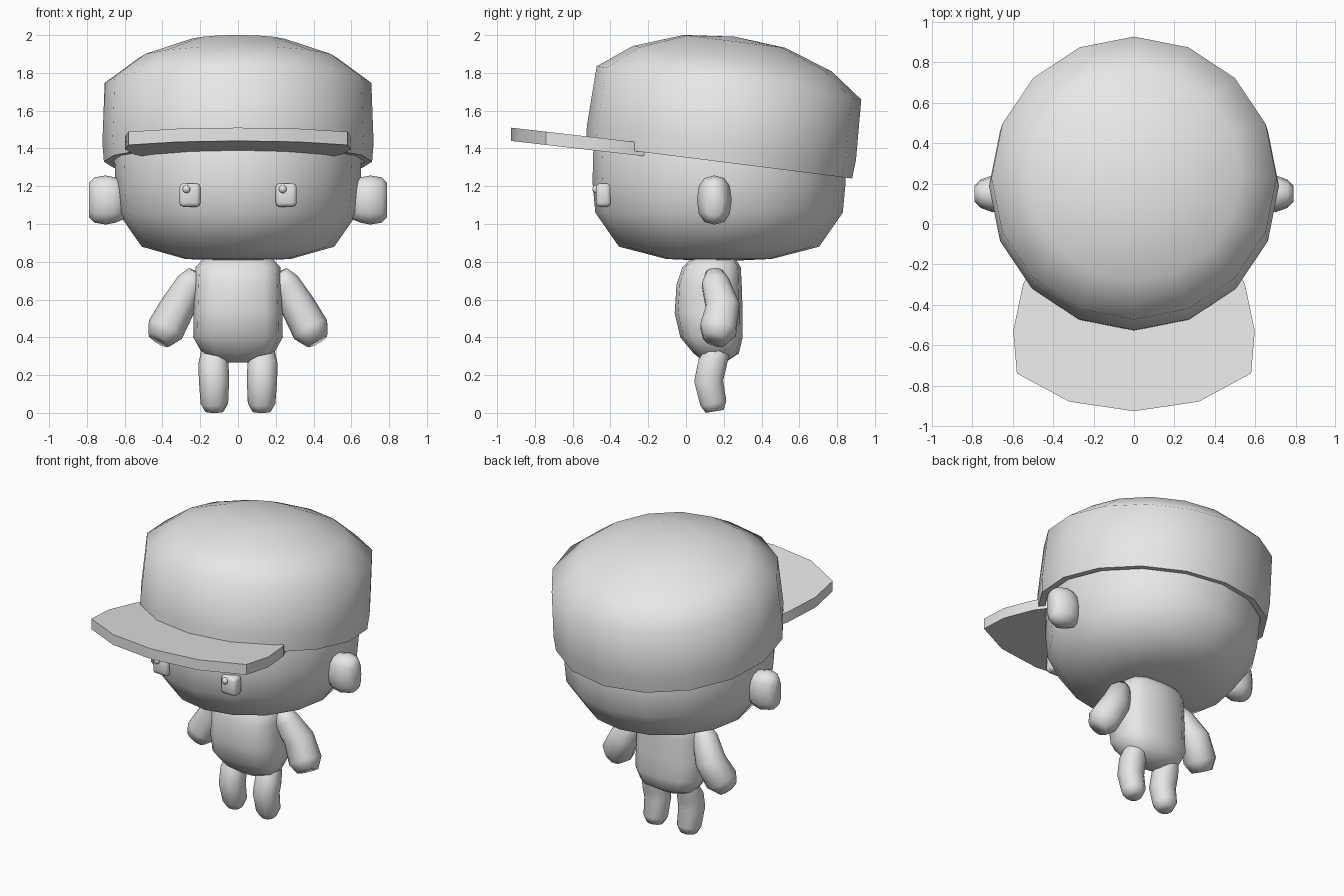
import bpy
import bmesh
from math import cos, sin, tau, radians, copysign
from mathutils import Vector

if "Cube" in bpy.data.objects:
    bpy.data.objects.remove(bpy.data.objects["Cube"], do_unlink=True)

grey = bpy.data.materials.new("light_grey")
grey.use_nodes = True
grey.diffuse_color = (0.8, 0.8, 0.8, 1)
grey.node_tree.nodes["Principled BSDF"].inputs["Base Color"].default_value = (0.8, 0.8, 0.8, 1)


def finish(name, bm, angle=60):
    """Turn a bmesh into a named, smoothly shaded object."""
    bmesh.ops.remove_doubles(bm, verts=bm.verts, dist=0.0005)
    bmesh.ops.recalc_face_normals(bm, faces=bm.faces)
    mesh = bpy.data.meshes.new(name)
    bm.to_mesh(mesh)
    bm.free()
    mesh.materials.append(grey)
    obj = bpy.data.objects.new(name, mesh)
    bpy.context.collection.objects.link(obj)
    bpy.ops.object.select_all(action="DESELECT")
    obj.select_set(True)
    bpy.context.view_layer.objects.active = obj
    bpy.ops.object.shade_smooth_by_angle(angle=radians(angle))
    return obj


def loft(name, rings, sides, power=1.0, angle=60):
    """Skin rings given as (centre, half width, half depth, direction)."""
    bm = bmesh.new()
    loops = []
    for centre, wide, deep, direction in rings:
        d = Vector(direction).normalized()
        v = Vector((0, 1, 0))
        v = (v - d * v.dot(d)).normalized()
        u = v.cross(d)
        loop = []
        for i in range(sides):
            c, s = cos(tau * i / sides), sin(tau * i / sides)
            c = copysign(abs(c) ** power, c)
            s = copysign(abs(s) ** power, s)
            loop.append(bm.verts.new(Vector(centre) + u * wide * c + v * deep * s))
        loops.append(loop)
    for a, b in zip(loops, loops[1:]):
        for i in range(sides):
            j = (i + 1) % sides
            bm.faces.new((a[i], a[j], b[j], b[i]))
    bm.faces.new(loops[0])
    bm.faces.new(loops[-1])
    return finish(name, bm, angle)


def limb(name, path, side):
    """Tube along (x, y, z, radius) points, on the chosen side."""
    pts = [Vector((side * x, y, z)) for x, y, z, r in path]
    rings = []
    for i, p in enumerate(pts):
        d = pts[min(i + 1, len(pts) - 1)] - pts[max(i - 1, 0)]
        rings.append((p, path[i][3], path[i][3], d))
    return loft(name, rings, 10, 0.9, 75)


UP = (0, 0, 1)

# Head: wide rounded bowl, its upper end tucked into the cap
head = [(0.802, 0.0, 0.0), (0.815, 0.28, 0.28), (0.88, 0.51, 0.53),
        (1.06, 0.635, 0.655), (1.22, 0.65, 0.67), (1.42, 0.655, 0.665), (1.55, 0.6, 0.6)]
loft("head", [((0, 0.175, z), rx, ry, UP) for z, rx, ry in head], 16)

# Cap crown: tilted back, with a lip at the opening
tilt = Vector((0, 0.125, 0.992)).normalized()
base = Vector((0, 0.175, 1.33))
crown = [(0.1, 0.65), (0, 0.67), (0, 0.71), (0.1, 0.718), (0.42, 0.706),
         (0.55, 0.53), (0.642, 0.27), (0.667, 0)]
loft("cap_crown", [(base + tilt * h, r, r, tilt) for h, r in crown], 16)

# Cap visor: sloping slab
half = [(0.5, -0.2), (0.55, -0.3), (0.598, -0.53), (0.58, -0.74), (0.32, -0.88)]
outline = half + [(0, -0.927)] + [(-x, y) for x, y in reversed(half)]
bm = bmesh.new()
top = [bm.verts.new((x, y, 1.51 - 0.115 * (y + 0.927))) for x, y in outline]
slab = bmesh.ops.extrude_face_region(bm, geom=[bm.faces.new(top)])
bm.faces.new(top) if not any(set(f.verts) == set(top) for f in bm.faces) else None
moved = [g for g in slab["geom"] if isinstance(g, bmesh.types.BMVert)]
bmesh.ops.translate(bm, vec=(0, 0, -0.07), verts=moved)
finish("cap_visor", bm, 30)

# Torso: squarish barrel, fuller at the front
torso = [(0.268, 0.07, 0.1, 0.21), (0.315, 0.19, 0.04, 0.28), (0.4, 0.237, -0.03, 0.3),
         (0.53, 0.235, -0.06, 0.3), (0.68, 0.23, -0.05, 0.295),
         (0.77, 0.225, -0.02, 0.29), (0.82, 0.18, 0.03, 0.26)]
loft("torso", [((0, (f + b) / 2, z), w, (b - f) / 2, UP) for z, w, f, b in torso],
     12, 0.7, 75)

arm = [(0.22, 0.15, 0.745, 0.045), (0.25, 0.155, 0.69, 0.075), (0.32, 0.195, 0.56, 0.093),
       (0.385, 0.17, 0.44, 0.1), (0.418, 0.15, 0.385, 0.065)]
leg = [(0.13, 0.17, 0.33, 0.065), (0.13, 0.14, 0.26, 0.08), (0.127, 0.12, 0.17, 0.08),
       (0.125, 0.145, 0.05, 0.073), (0.125, 0.152, 0.008, 0.05)]
ear = [(0.6, 0.1, 0.06), (0.65, 0.12, 0.085), (0.7, 0.13, 0.092),
       (0.76, 0.12, 0.07), (0.79, 0.09, 0.04)]

for side, label in ((1, "left"), (-1, "right")):
    limb(label + "_arm", arm, side)
    limb(label + "_leg", leg, side)

    # Ear: flattened rounded block
    loft(label + "_ear", [((side * x, 0.15, 1.127), tall, deep, (side, 0, 0))
                          for x, tall, deep in ear], 12, 0.8, 75)

    # Eye: small bevelled block with a bead
    bm = bmesh.new()
    bmesh.ops.create_cube(bm, size=1)
    bmesh.ops.scale(bm, vec=(0.112, 0.08, 0.125), verts=bm.verts)
    bmesh.ops.bevel(bm, geom=bm.edges[:], offset=0.022, segments=2,
                    profile=0.5, affect="EDGES")
    bmesh.ops.translate(bm, vec=(side * 0.255, -0.437, 1.153), verts=bm.verts)
    finish(label + "_eye", bm, 75)

    bm = bmesh.new()
    bmesh.ops.create_uvsphere(bm, u_segments=10, v_segments=6, radius=0.022)
    bmesh.ops.translate(bm, vec=(side * 0.255 - 0.018, -0.474, 1.185), verts=bm.verts)
    finish(label + "_eye_bead", bm, 75)
